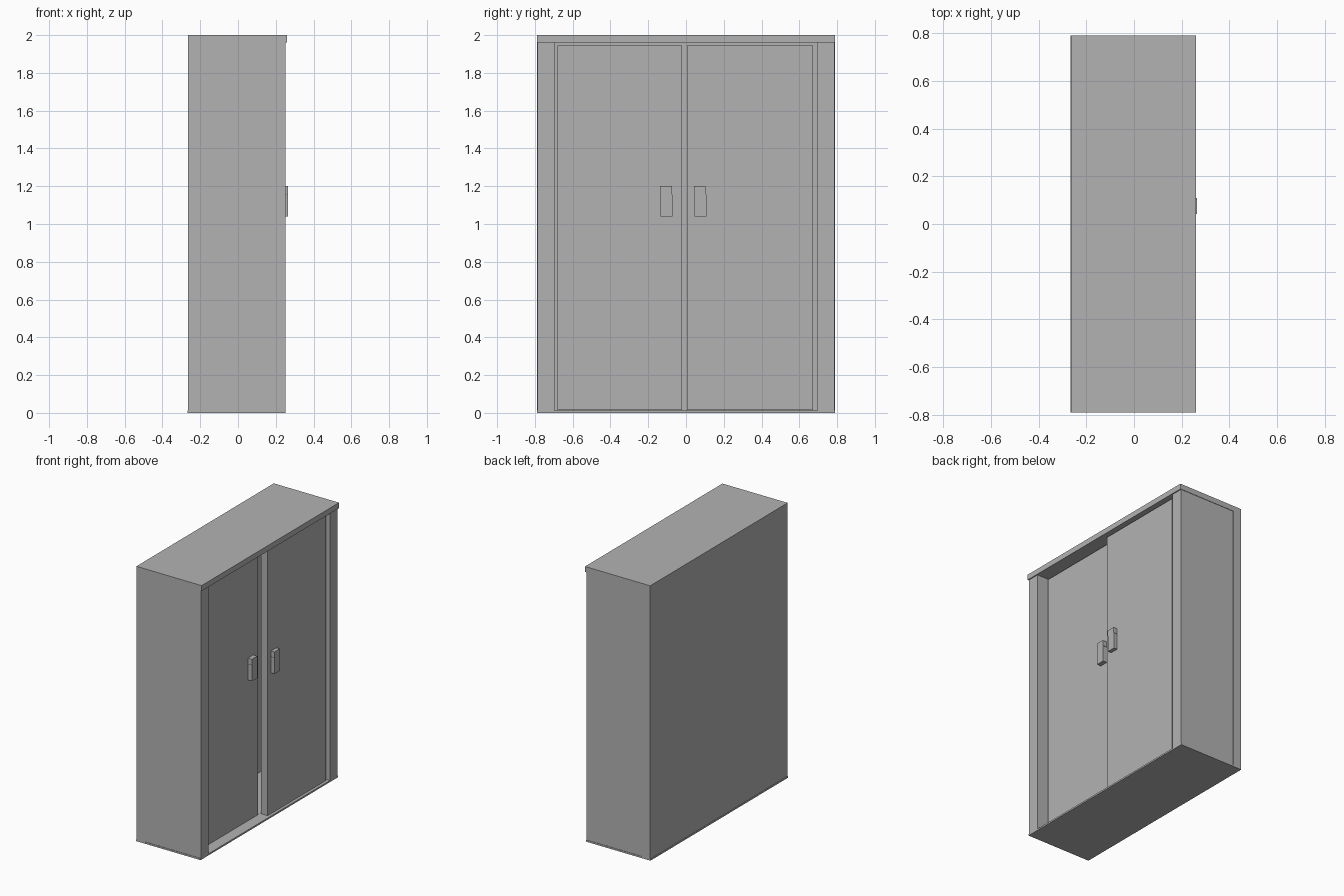
import bpy
import bmesh

old = bpy.data.objects.get("Cube")
if old:
    bpy.data.objects.remove(old, do_unlink=True)

grey = bpy.data.materials.new("plain grey")
grey.use_nodes = True
colour = (0.45, 0.45, 0.45, 1)
grey.diffuse_color = colour
grey.node_tree.nodes["Principled BSDF"].inputs["Base Color"].default_value = colour


def add_object(name, bm):
    bmesh.ops.recalc_face_normals(bm, faces=bm.faces)
    mesh = bpy.data.meshes.new(name)
    bm.to_mesh(mesh)
    bm.free()
    mesh.materials.append(grey)
    obj = bpy.data.objects.new(name, mesh)
    bpy.context.collection.objects.link(obj)
    return obj


def box(name, xs, ys, zs):
    """Box spanning the given (low, high) ranges."""
    bm = bmesh.new()
    bmesh.ops.create_cube(bm, size=1)
    for v in bm.verts:
        for axis, (low, high) in enumerate((xs, ys, zs)):
            v.co[axis] = high if v.co[axis] > 0 else low
    return add_object(name, bm)


def handle(name, x_back, x_front, y):
    """Flat pull with a slightly offset upper end."""
    outline = [(0.003, 1.04), (0.066, 1.04), (0.066, 1.155), (0.062, 1.16),
               (0.062, 1.2), (0, 1.2), (0, 1.16), (0.003, 1.155)]
    bm = bmesh.new()
    face = bm.faces.new([bm.verts.new((x_back, y + dy, z)) for dy, z in outline])
    result = bmesh.ops.extrude_face_region(bm, geom=[face])
    for v in result["geom"]:
        if isinstance(v, bmesh.types.BMVert):
            v.co.x = x_front
    return add_object(name, bm)


# Carcass: the doors face +x
BACK, INNER_BACK, FRONT, HALF = -0.265, -0.2, 0.252, 0.787
FLOOR, CEILING = 0.012, 1.96
box("base_panel", (-0.267, FRONT), (-0.79, 0.79), (0, FLOOR))
box("top_panel", (INNER_BACK, 0.26), (-0.79, 0.79), (CEILING, 2))
box("back_panel", (BACK, INNER_BACK), (-0.79, 0.79), (FLOOR, 2))
for side, sign in (("right", -1), ("left", 1)):
    ys = sorted((sign * 0.697, sign * HALF))
    box(side + "_side_panel", (INNER_BACK, FRONT), ys, (FLOOR, CEILING))

# Sliding doors on two tracks, with a narrow gap between them
DOOR_Z = (0.016, 1.945)
box("rear_door", (0.12, 0.175), (-0.68, -0.02), DOOR_Z)
box("front_door", (0.182, 0.236), (0.004, 0.672), DOOR_Z)

# Door pulls
handle("rear_door_handle", 0.175, 0.208, -0.137)
handle("front_door_handle", 0.236, 0.264, 0.042)
